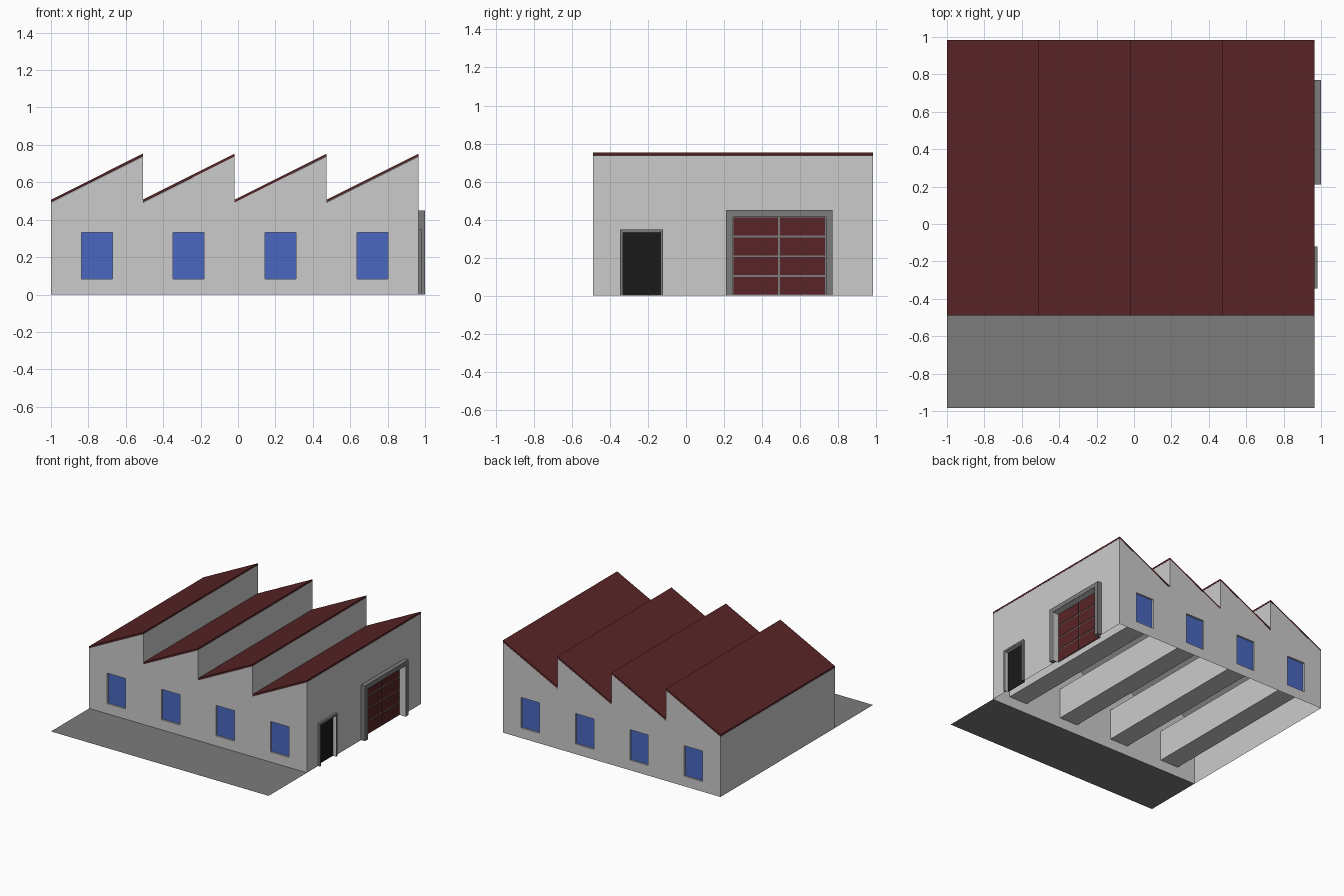
import bpy, bmesh

if "Cube" in bpy.data.objects:
    bpy.data.objects.remove(bpy.data.objects["Cube"])

X0, X1, Y0, Y1 = -1.0, 0.965, -0.49, 0.983
STEP = (X1 - X0) / 4
LOW, HIGH, SLAB = 0.492, 0.738, 0.014


def material(name, rgb):
    m = bpy.data.materials.new(name)
    m.diffuse_color = (*rgb, 1)
    m.use_nodes = True
    m.node_tree.nodes["Principled BSDF"].inputs["Base Color"].default_value = m.diffuse_color
    return m


RED = material("dark_red", (0.098, 0.018, 0.02))
BLUE = material("glass_blue", (0.068, 0.137, 0.52))
DARK = material("dark_grey", (0.2, 0.2, 0.2))
BLACK = material("black", (0.0103, 0.0103, 0.0103))


def prism(name, pts, axis, a, b, mat=None):
    """Extrude a 2D profile along x (pts = y,z) or y (pts = x,z)."""
    bm = bmesh.new()
    place = (lambda p, d: (d, p[0], p[1])) if axis == "x" else (lambda p, d: (p[0], d, p[1]))
    lo = [bm.verts.new(place(p, a)) for p in pts]
    hi = [bm.verts.new(place(p, b)) for p in pts]
    bm.faces.new(lo)
    bm.faces.new(hi[::-1])
    n = len(pts)
    for i in range(n):
        j = (i + 1) % n
        bm.faces.new((lo[i], hi[i], hi[j], lo[j]))
    bmesh.ops.recalc_face_normals(bm, faces=bm.faces)
    me = bpy.data.meshes.new(name)
    bm.to_mesh(me)
    bm.free()
    if mat:
        me.materials.append(mat)
    ob = bpy.data.objects.new(name, me)
    bpy.context.collection.objects.link(ob)
    return ob


def rect(u0, u1, v0, v1):
    return [(u0, v0), (u1, v0), (u1, v1), (u0, v1)]


# Sawtooth hall
profile = [(X0, 0), (X1, 0)]
for i in reversed(range(4)):
    x = X0 + i * STEP
    profile += [(x + STEP, HIGH), (x, LOW)]
hall = prism("hall_walls", profile, "y", Y0, Y1)

# Openings: window tunnels through the hall, pockets for gate and door
GATE, DOOR = (0.245, 0.735, 0.415), (-0.332, -0.135, 0.335)
cutters = []
for i in range(4):
    x = X0 + i * STEP
    win = rect(x + 0.162, x + 0.328, 0.082, 0.331)
    cutters.append(prism("window_cutter", win, "y", Y0 - 0.1, Y1 + 0.1))
    prism("front_window", win, "y", Y0 + 0.014, Y0 + 0.016, BLUE)
    prism("back_window", win, "y", Y1 - 0.016, Y1 - 0.014, BLUE)
    # Sloping roof slab
    a, b = LOW + 0.001, HIGH + 0.001
    prism("roof_slab", [(x, a), (x + STEP, b), (x + STEP, b + SLAB), (x, a + SLAB)],
          "y", Y0, Y1, RED)
for (y0, y1, top), back in ((GATE, 0.942), (DOOR, 0.948)):
    cutters.append(prism("entrance_cutter", rect(y0, y1, -0.1, top), "x", back, 1.1))

for c in cutters:
    c.hide_render = True
    mod = hall.modifiers.new("cut", "BOOLEAN")
    mod.operation, mod.solver, mod.object = "DIFFERENCE", "EXACT", c
bpy.context.view_layer.update()
cut = bpy.data.meshes.new_from_object(hall.evaluated_get(bpy.context.evaluated_depsgraph_get()))
hall.modifiers.clear()
hall.data = cut
for c in cutters:
    bpy.data.objects.remove(c)

# Hall is open underneath
bm = bmesh.new()
bm.from_mesh(cut)
floor = [f for f in bm.faces if all(abs(v.co.z) < 1e-4 for v in f.verts)]
bmesh.ops.delete(bm, geom=floor, context="FACES")
bm.to_mesh(cut)
bm.free()


# Frames around the two entrances, each with a light inner lining
def frame(name, opening, w, x0, x1, mat):
    y0, y1, t = opening
    pts = [(y0 - w, 0), (y0 - w, t + w), (y1 + w, t + w), (y1 + w, 0),
           (y1, 0), (y1, t), (y0, t), (y0, 0)]
    prism(name, pts, "x", x0, x1, mat)


def inset(opening, d):
    return opening[0] + d, opening[1] - d, opening[2] - d


frame("gate_frame", GATE, 0.035, X1, 1.0, DARK)
frame("door_frame", DOOR, 0.014, X1, 0.982, DARK)
frame("gate_lining", inset(GATE, 0.002), 0.0015, 0.943, 0.999, None)
frame("door_lining", inset(DOOR, 0.002), 0.0015, 0.949, 0.981, None)
prism("door_panel", rect(DOOR[0], DOOR[1], 0, DOOR[2]), "x", 0.949, 0.952, BLACK)

# Gate: dark backing with eight red panels
y0, y1, top = GATE
prism("gate_backing", rect(y0, y1, 0, top), "x", 0.943, 0.946, DARK)
pw, ph, gap = (y1 - y0) / 2, top / 4, 0.005
for c in range(2):
    for r in range(4):
        prism("gate_panel", rect(y0 + c * pw + gap, y0 + (c + 1) * pw - gap,
                                 r * ph + gap, (r + 1) * ph - gap), "x", 0.945, 0.949, RED)

# Forecourt sheet in front of the hall
me = bpy.data.meshes.new("forecourt")
me.from_pydata([(X0, -0.983, 0), (X1, -0.983, 0), (X1, Y0, 0), (X0, Y0, 0)], [], [(0, 1, 2, 3)])
me.materials.append(DARK)
bpy.context.collection.objects.link(bpy.data.objects.new("forecourt", me))
